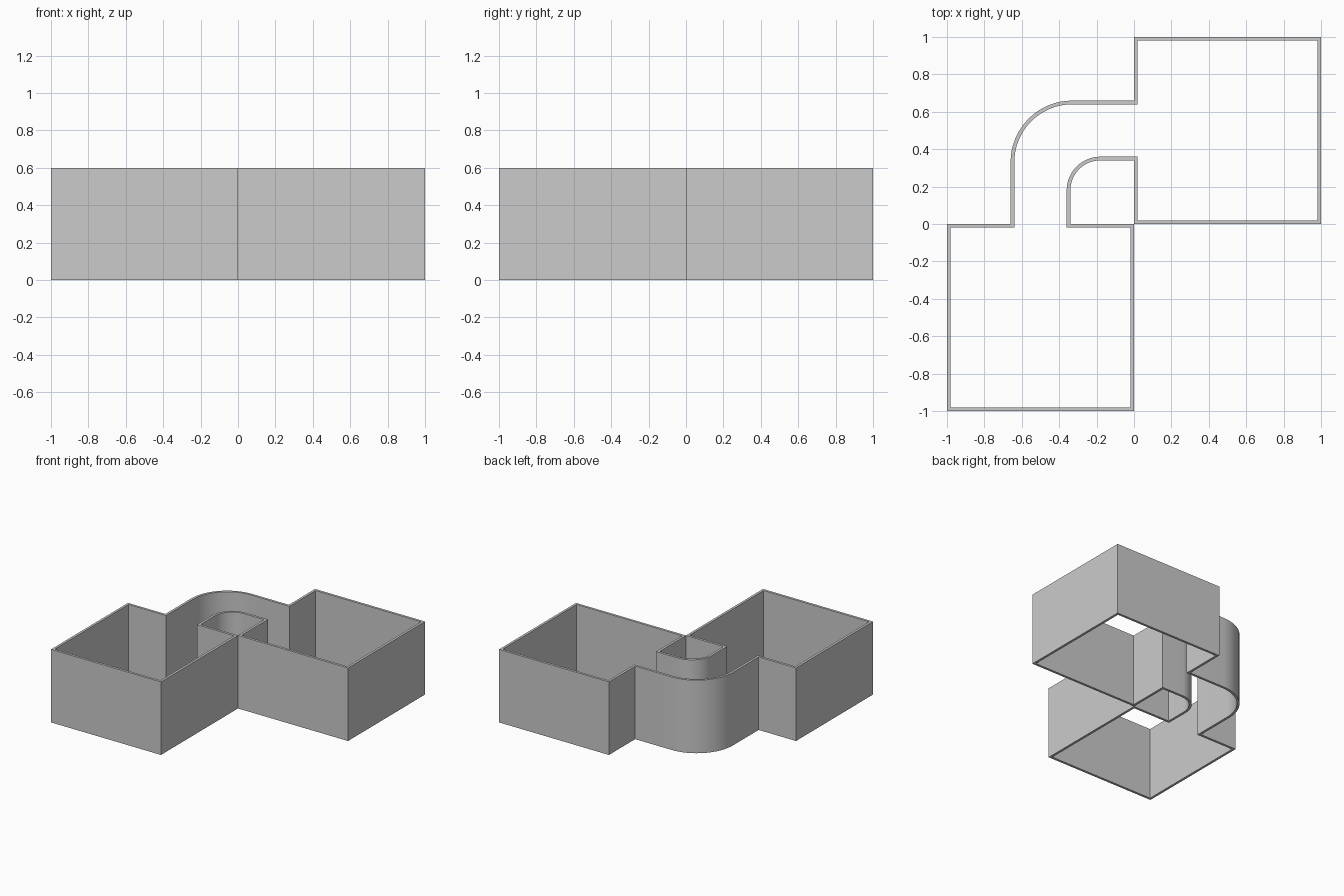
import bpy, bmesh, math
from mathutils import Vector

if "Cube" in bpy.data.objects:
    bpy.data.objects.remove(bpy.data.objects["Cube"])

HEIGHT, T = 0.6, 0.02          # wall height and thickness
SEG = 16                       # segments per corridor bend


def arc(cx, cy, r, a0, a1):
    return [(cx + r * math.cos(math.radians(a0 + (a1 - a0) * i / SEG)),
             cy + r * math.sin(math.radians(a0 + (a1 - a0) * i / SEG)))
            for i in range(SEG + 1)]


def inset(points, d):
    """Mitred offset to the left of a counter-clockwise closed outline."""
    out, n = [], len(points)
    for i in range(n):
        p0, p, p1 = (Vector(points[k % n]) for k in (i - 1, i, i + 1))
        e0, e1 = (p - p0).normalized(), (p1 - p).normalized()
        n0, n1 = Vector((-e0.y, e0.x)), Vector((-e1.y, e1.x))
        out.append(p + (n0 + n1) * d / (1 + n0.dot(n1)))
    return out


# Outline: square room, outer bend, second room, inner bend
outline = [(0, 0), (1, 0), (1, 1), (0, 1), (0, 0.66)]
outline += arc(-0.33, 0.33, 0.33, 90, 180)
outline += [(-0.66, 0), (-1, 0), (-1, -1), (0, -1), (0, 0), (-0.34, 0)]
outline += arc(-0.18, 0.18, 0.16, 180, 90)
outline += [(0, 0.34)]

# Walls: the ring between outline and inset, closed on all four sides
bm = bmesh.new()
inner = inset(outline, T)
rings = [[bm.verts.new((p[0], p[1], z)) for p in pts]
         for pts, z in ((outline, 0), (outline, HEIGHT), (inner, HEIGHT), (inner, 0))]
n = len(outline)
for k in range(4):
    a, b = rings[k], rings[(k + 1) % 4]
    for i in range(n):
        j = (i + 1) % n
        bm.faces.new((a[i], a[j], b[j], b[i]))
bmesh.ops.recalc_face_normals(bm, faces=bm.faces)
mesh = bpy.data.meshes.new("room_walls")
bm.to_mesh(mesh)
bm.free()
walls = bpy.data.objects.new("room_walls", mesh)
bpy.context.collection.objects.link(walls)

# Smooth bends, crisp corners
bpy.context.view_layer.objects.active = walls
walls.select_set(True)
bpy.ops.object.shade_smooth_by_angle(angle=math.radians(30))
